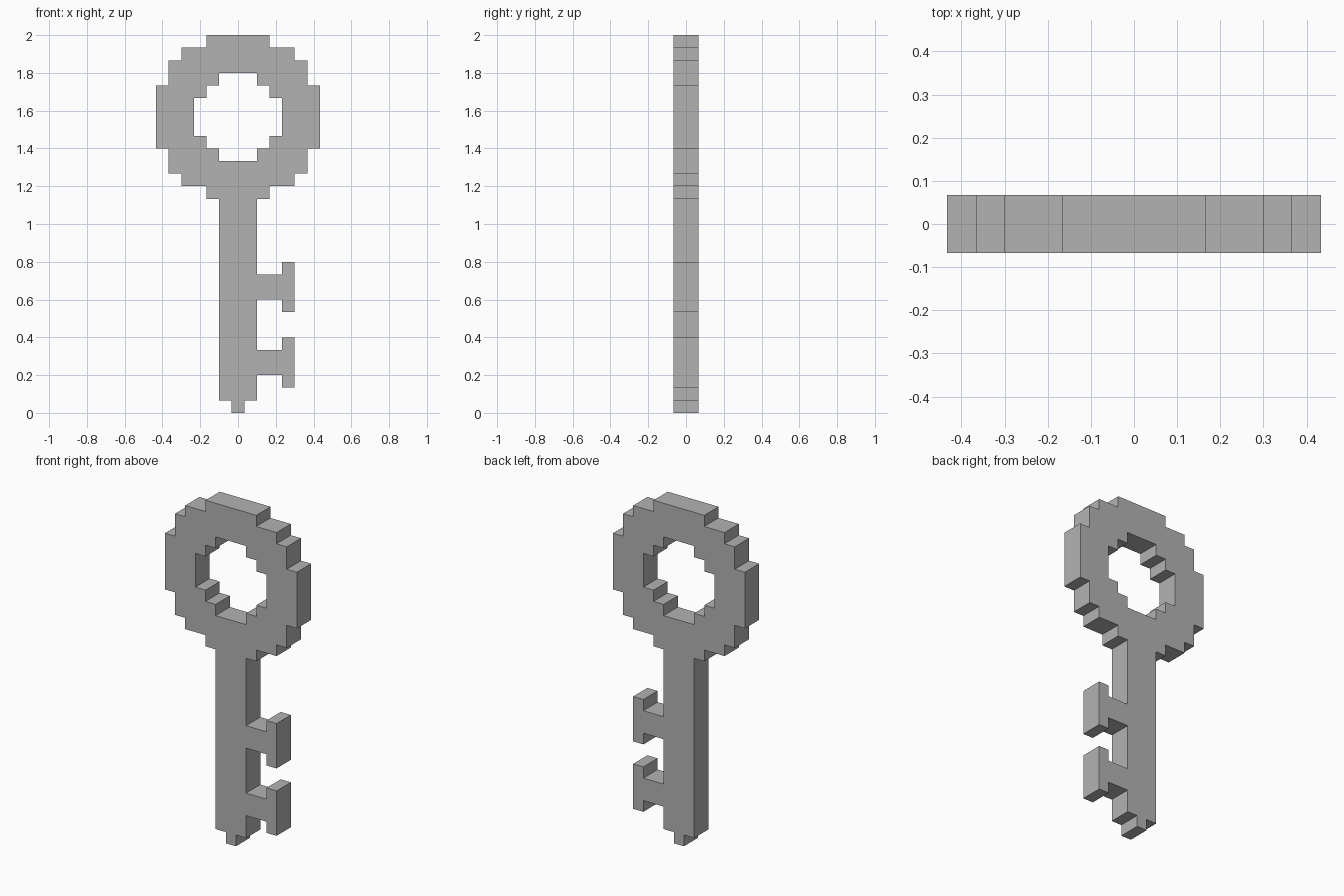
import bpy
import bmesh
from math import radians
from mathutils import Matrix

cube = bpy.data.objects.get("Cube")
if cube:
    bpy.data.objects.remove(cube, do_unlink=True)

U = 2 / 30  # one block of the stepped outline

metal = bpy.data.materials.new("grey metal")
metal.use_nodes = True
grey = (0.45, 0.45, 0.45, 1)
metal.diffuse_color = grey
metal.node_tree.nodes["Principled BSDF"].inputs["Base Color"].default_value = grey


def stair(bottom, steps):
    """Right-hand stepped edge from (half width, top height) pairs, going up."""
    points, z = [], bottom
    for half, top in steps:
        points += [(half, z), (half, top)]
        z = top
    return points


def mirrored(points):
    return [(-x, z) for x, z in reversed(points)]


def tooth(z):
    """T-shaped tooth on the shaft's edge, with its arm starting at height z."""
    return [(1.5, z), (3.5, z), (3.5, z - 1), (4.5, z - 1),
            (4.5, z + 3), (3.5, z + 3), (3.5, z + 2), (1.5, z + 2)]


def add_loop(curve, points):
    spline = curve.splines.new('POLY')
    spline.points.add(len(points) - 1)
    for p, (x, z) in zip(spline.points, points):
        p.co = (x * U, z * U, 0, 1)
    spline.use_cyclic_u = True


# Tip, shaft and round bow share one outline
tip = stair(0, [(0.5, 1)])
shaft = stair(1, [(1.5, 17)])
bow = stair(17, [(2.5, 18), (4.5, 19), (5.5, 21), (6.5, 26),
                 (5.5, 28), (4.5, 29), (2.5, 30)])
hole = stair(20, [(1.5, 21), (2.5, 22), (3.5, 25), (2.5, 26), (1.5, 27)])

right_edge = tip + shaft[:1] + tooth(3) + tooth(9) + shaft[1:] + bow
left_edge = mirrored(tip + shaft + bow)

profile = bpy.data.curves.new("key_profile", 'CURVE')
profile.dimensions = '2D'
profile.fill_mode = 'BOTH'
profile.extrude = U
add_loop(profile, right_edge + left_edge)
add_loop(profile, hole + mirrored(hole))

# Turn the filled profile into an upright solid
helper = bpy.data.objects.new("key_profile", profile)
bpy.context.collection.objects.link(helper)
bpy.context.view_layer.update()
evaluated = helper.evaluated_get(bpy.context.evaluated_depsgraph_get())
mesh = bpy.data.meshes.new_from_object(evaluated)
bpy.data.objects.remove(helper, do_unlink=True)

bm = bmesh.new()
bm.from_mesh(mesh)
bmesh.ops.remove_doubles(bm, verts=bm.verts, dist=0.001)
bmesh.ops.transform(bm, matrix=Matrix.Rotation(radians(90), 4, 'X'), verts=bm.verts)
bmesh.ops.dissolve_limit(bm, angle_limit=radians(1), verts=bm.verts, edges=bm.edges)
bmesh.ops.recalc_face_normals(bm, faces=bm.faces)
for face in bm.faces:
    face.smooth = False
    face.material_index = 0
bm.to_mesh(mesh)
bm.free()

mesh.name = "key_body"
mesh.materials.clear()
mesh.materials.append(metal)
key = bpy.data.objects.new("key_body", mesh)
bpy.context.collection.objects.link(key)
